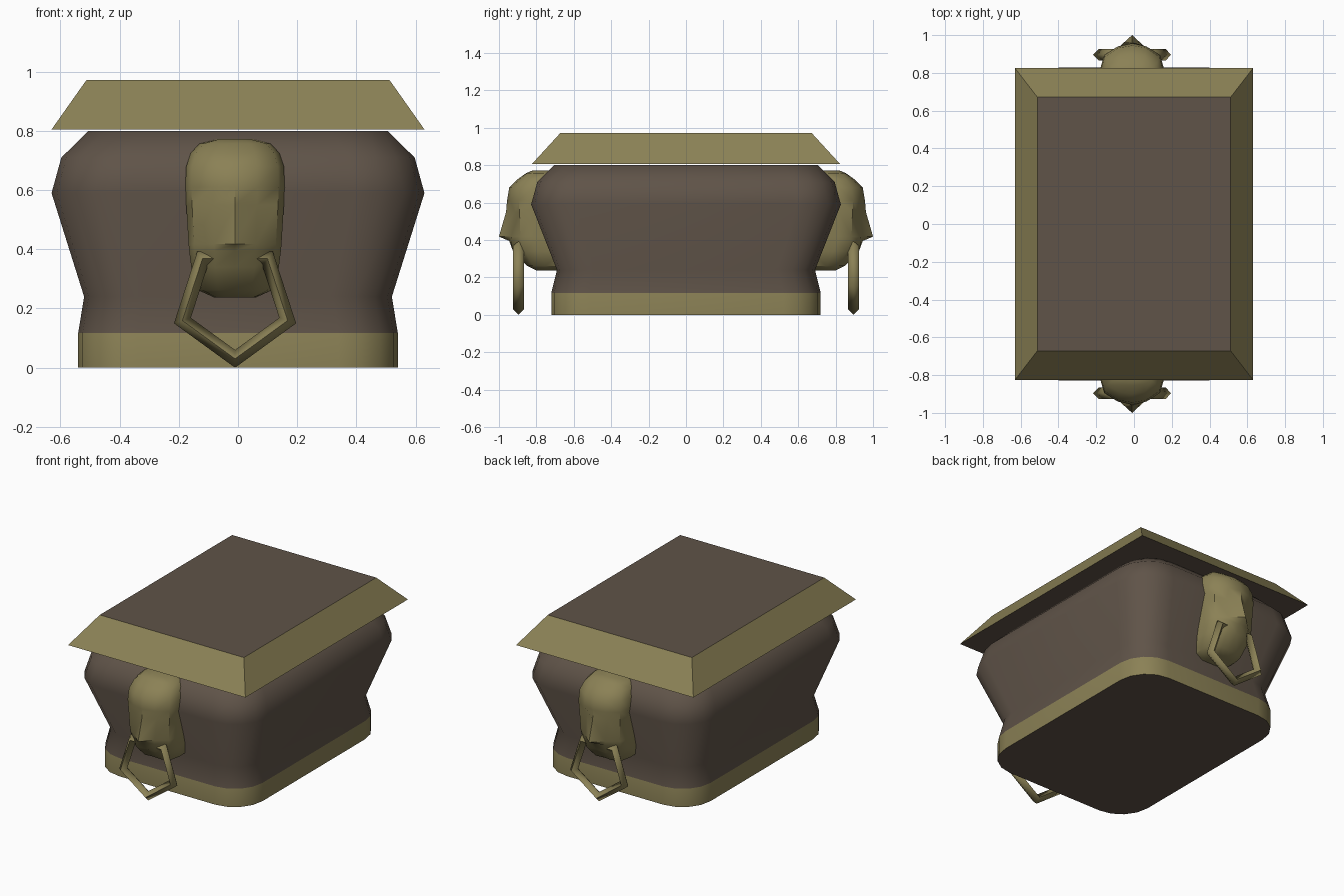
import bpy, bmesh, math
from mathutils import Matrix

if "Cube" in bpy.data.objects:
    bpy.data.objects.remove(bpy.data.objects["Cube"])


def material(name, rgb):
    m = bpy.data.materials.new(name)
    m.diffuse_color = (*rgb, 1)
    m.use_nodes = True
    m.node_tree.nodes["Principled BSDF"].inputs["Base Color"].default_value = m.diffuse_color
    return m


GOLD = material("aged_gold", (0.258, 0.22, 0.092))
BROWN = material("dark_brown", (0.115, 0.087, 0.065))


def finish(name, bm, mats, angle=None):
    me = bpy.data.meshes.new(name)
    bm.to_mesh(me)
    bm.free()
    for m in mats:
        me.materials.append(m)
    ob = bpy.data.objects.new(name, me)
    bpy.context.collection.objects.link(ob)
    if angle:
        bpy.ops.object.select_all(action='DESELECT')
        ob.select_set(True)
        bpy.context.view_layer.objects.active = ob
        bpy.ops.object.shade_smooth_by_angle(angle=math.radians(angle))
    return ob


def loft(bm, rings, cap_start=True, cap_end=True):
    """Skin a stack of closed rings; returns the rows of side faces."""
    vs = [[bm.verts.new(p) for p in r] for r in rings]
    n = len(vs[0])
    rows = [[bm.faces.new((a[i], a[(i + 1) % n], b[(i + 1) % n], b[i])) for i in range(n)]
            for a, b in zip(vs, vs[1:])]
    if cap_start:
        bm.faces.new(vs[0][::-1])
    if cap_end:
        bm.faces.new(vs[-1])
    return rows


def rounded_ring(hx, hy, z, r, segs=4):
    pts = []
    for q, (sx, sy) in enumerate(((1, 1), (-1, 1), (-1, -1), (1, -1))):
        for i in range(segs + 1):
            a = math.radians(90 * (q + i / segs))
            pts.append((sx * (hx - r) + r * math.cos(a), sy * (hy - r) + r * math.sin(a), z))
    return pts


# Chest body: flat underside, gold base band, bulging brown walls
bm = bmesh.new()
rows = loft(bm, [rounded_ring(*p) for p in (
    (0.54, 0.72, 0.0, 0.2), (0.54, 0.72, 0.117, 0.2), (0.52, 0.69, 0.24, 0.2),
    (0.63, 0.828, 0.59, 0.235), (0.597, 0.795, 0.71, 0.22), (0.505, 0.705, 0.8, 0.19))])
for f in bm.faces:
    f.material_index = 1
for f in rows[0]:
    f.material_index = 0
finish("chest_body", bm, (GOLD, BROWN), 50)

# Lid: sloped gold border with brown top and underside
bm = bmesh.new()
rows = loft(bm, [[(sx * hx, sy * hy, z) for sx, sy in ((1, 1), (-1, 1), (-1, -1), (1, -1))]
                 for hx, hy, z in ((0.63, 0.825, 0.805), (0.512, 0.672, 0.972))])
for f in bm.faces:
    f.material_index = 0 if f in rows[0] else 1
finish("lid", bm, (GOLD, BROWN))


# Beast head section: half width, depth at centre / mid / cheek
def head_ring(z, w, c, m, s):
    half = [(0, c), (0.45 * w, m), (0.88 * w, s), (w, s - 0.07), (w * 0.95, 0.66)]
    left = [(-x, y) for x, y in half[:0:-1]]
    return [(x - 0.01, -y, z) for x, y in left + half]


HEAD = ((0.237, 0.07, 0.80, 0.80, 0.79), (0.262, 0.125, 0.845, 0.85, 0.82),
        (0.34, 0.148, 0.918, 0.925, 0.86), (0.395, 0.155, 0.945, 0.937, 0.88),
        (0.418, 0.157, 1.0, 0.935, 0.885), (0.55, 0.165, 0.962, 0.915, 0.89),
        (0.61, 0.168, 0.957, 0.94, 0.895), (0.68, 0.165, 0.945, 0.932, 0.885),
        (0.725, 0.15, 0.90, 0.89, 0.855), (0.757, 0.12, 0.855, 0.85, 0.83),
        (0.772, 0.06, 0.82, 0.82, 0.81))


# Five-sided pull ring of diamond section hanging from the muzzle
def pull_ring(bm, R=0.187, r=0.03, sides=4):
    loops = []
    for i in range(5):
        a = math.radians(-90 + 72 * i)
        loops.append([bm.verts.new((
            (R + r * math.cos(t)) * math.cos(a) - 0.01,
            -0.896 + r * math.sin(t),
            0.217 + (R + r * math.cos(t)) * math.sin(a)))
            for t in (2 * math.pi * k / sides for k in range(sides))])
    for i in range(5):
        a, b = loops[i], loops[(i + 1) % 5]
        for k in range(sides):
            bm.faces.new((a[k], a[(k + 1) % sides], b[(k + 1) % sides], b[k]))


# Same head and ring on the front and, mirrored, on the back
for side, sy in (("front", 1), ("back", -1)):
    for part, angle in (("beast_head", 45), ("pull_ring", 100)):
        bm = bmesh.new()
        if part == "beast_head":
            loft(bm, [head_ring(*h) for h in HEAD])
        else:
            pull_ring(bm)
        bm.transform(Matrix.Diagonal((1, sy, 1, 1)))
        bmesh.ops.recalc_face_normals(bm, faces=bm.faces)
        finish(f"{side}_{part}", bm, (GOLD,), angle)
